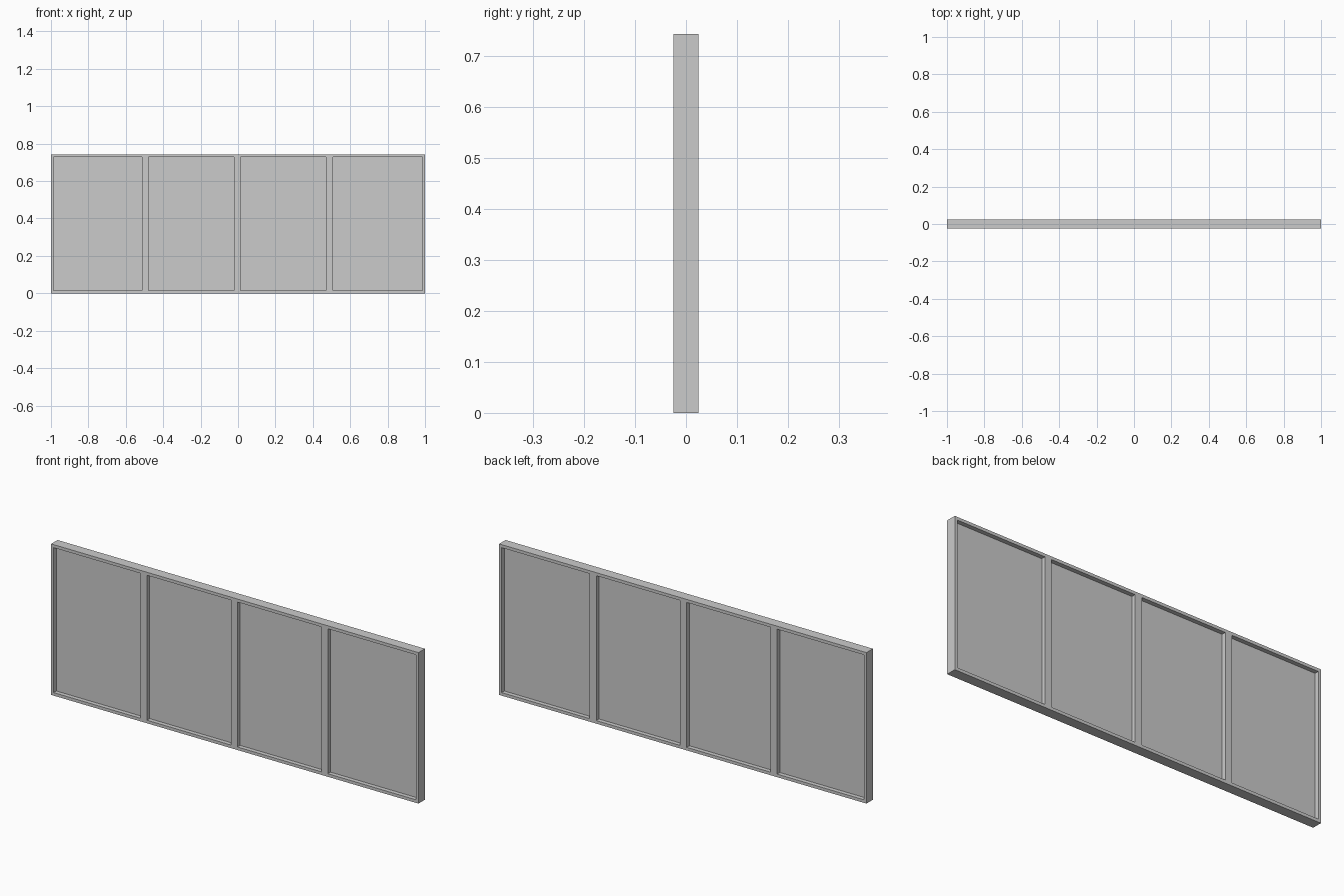
import bpy

if "Cube" in bpy.data.objects:
    bpy.data.objects.remove(bpy.data.objects["Cube"])

W, H, D = 2.0, 0.743, 0.05     # overall size
SIDE, RAIL = 0.014, 0.015      # frame thickness


def box(name, x0, x1, z0, z1, depth):
    bpy.ops.mesh.primitive_cube_add(size=1, location=((x0 + x1) / 2, 0, (z0 + z1) / 2))
    ob = bpy.context.object
    ob.name = name
    ob.scale = (x1 - x0, depth, z1 - z0)
    bpy.ops.object.transform_apply(location=False, rotation=False, scale=True)
    return ob


# outer frame
box("bottom_rail", -W / 2, W / 2, 0, RAIL, D)
box("top_rail", -W / 2, W / 2, H - RAIL, H, D)
box("left_stile", -W / 2, -W / 2 + SIDE, RAIL, H - RAIL, D)
box("right_stile", W / 2 - SIDE, W / 2, RAIL, H - RAIL, D)

# upright dividers, evenly spaced
for i in range(3):
    x = -0.496 + i * 0.4925
    box(f"divider_{i + 1}", x - 0.018, x + 0.018, RAIL, H - RAIL, D)

# thin recessed panel in the middle of the depth
box("panel", -W / 2 + SIDE, W / 2 - SIDE, RAIL, H - RAIL, 0.008)
